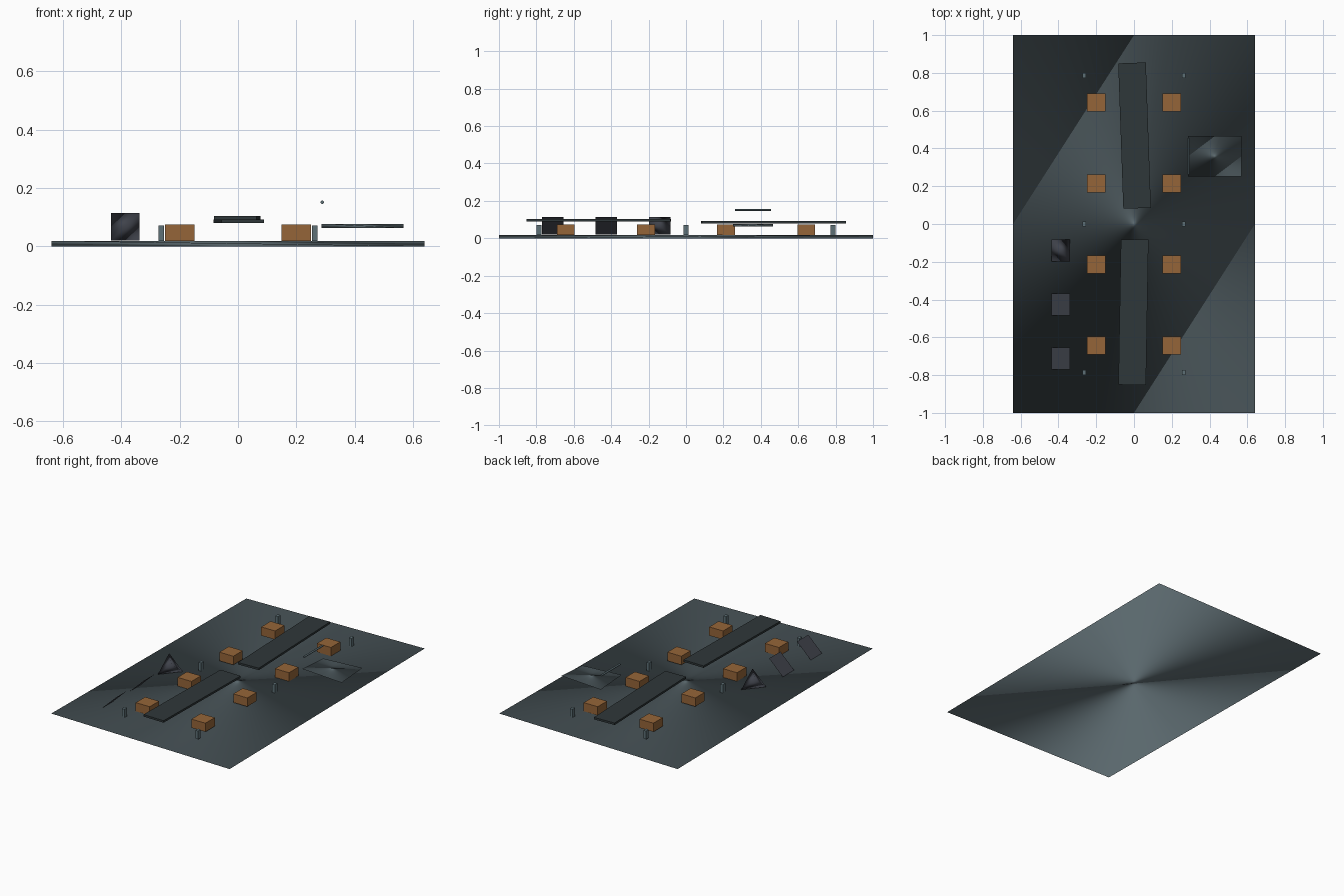
import bpy, bmesh, math
from mathutils import Vector

if "Cube" in bpy.data.objects:
    bpy.data.objects.remove(bpy.data.objects["Cube"])


def material(name, rgb):
    m = bpy.data.materials.new(name)
    m.diffuse_color = (*rgb, 1)
    m.use_nodes = True
    m.node_tree.nodes["Principled BSDF"].inputs["Base Color"].default_value = m.diffuse_color
    return m


SLATE = material("slate", (0.10, 0.135, 0.15))
DARK = material("dark_slate", (0.028, 0.038, 0.041))
COPPER = material("copper", (0.30, 0.13, 0.04))
STEEL = material("steel", (0.11, 0.16, 0.18))
CHARCOAL = material("charcoal", (0.05, 0.055, 0.07))


def mesh_object(name, verts, faces, mat, smooth=False):
    bm = bmesh.new()
    vs = [bm.verts.new(v) for v in verts]
    for f in faces:
        bm.faces.new([vs[i] for i in f])
    bmesh.ops.recalc_face_normals(bm, faces=bm.faces)
    for f in bm.faces:
        f.smooth = smooth
    me = bpy.data.meshes.new(name)
    bm.to_mesh(me)
    bm.free()
    me.materials.append(mat)
    ob = bpy.data.objects.new(name, me)
    bpy.context.collection.objects.link(ob)
    return ob


def box(name, center, size, mat, turn=0):
    bpy.ops.mesh.primitive_cube_add(size=1, location=center)
    ob = bpy.context.object
    ob.name = name
    ob.scale = size
    ob.rotation_euler.z = math.radians(turn)
    ob.data.materials.append(mat)
    return ob


def tetra(name, center, size, signs, mat):
    # smooth tetrahedron spanning opposite corners of a box
    c = Vector(center)
    verts = [c + Vector([s * d / 2 for s, d in zip(sg, size)]) for sg in signs]
    faces = [(0, 1, 2), (0, 1, 3), (0, 2, 3), (1, 2, 3)]
    return mesh_object(name, verts, faces, mat, True)


RISING = [(-1, -1, 1), (1, 1, 1), (-1, 1, -1), (1, -1, -1)]
FALLING = [(-1, -1, -1), (1, 1, -1), (1, -1, 1), (-1, 1, 1)]

# Ground plate and side panel, both very flat four-faced solids
tetra("base_plate", (0, 0, 0.009), (1.28, 2.0, 0.018), RISING, SLATE)
tetra("side_panel", (0.427, 0.358, 0.07), (0.282, 0.214, 0.014), RISING, SLATE)

# Rod floating above the panel's inner edge
bpy.ops.mesh.primitive_cylinder_add(vertices=12, radius=0.006, depth=0.193,
                                    location=(0.289, 0.358, 0.151),
                                    rotation=(math.pi / 2, 0, 0))
rod = bpy.context.object
rod.name = "panel_rod"
rod.data.materials.append(STEEL)
bpy.ops.object.shade_smooth_by_angle()

# Copper blocks and posts in mirrored columns
for side in (-1, 1):
    for y in (-0.643, -0.214, 0.214, 0.643):
        box("block", (side * 0.2, y, 0.047), (0.1, 0.096, 0.056), COPPER)
    for y in (-0.786, 0, 0.786):
        box("post", (side * 0.264, y, 0.045), (0.019, 0.027, 0.054), STEEL)

# Two slightly skewed centre slats
box("rear_slat", (0.003, 0.468, 0.086), (0.146, 0.77, 0.013), DARK, 2)
box("front_slat", (-0.003, -0.467, 0.097), (0.146, 0.77, 0.013), DARK, -1)

# Left row: one pyramid and two tilted flaps
X0, X1, Z0, Z1, HY = -0.436, -0.338, 0.02, 0.114, 0.058
tetra("pyramid", ((X0 + X1) / 2, -0.141, (Z0 + Z1) / 2),
      (X1 - X0, 2 * HY, Z1 - Z0), FALLING, CHARCOAL)
for y in (-0.427, -0.713):
    mesh_object("tilted_flap",
                [(X0, y - HY, Z0), (X1, y - HY, Z1), (X1, y + HY, Z1), (X0, y + HY, Z0)],
                [(0, 1, 2, 3)], CHARCOAL)
